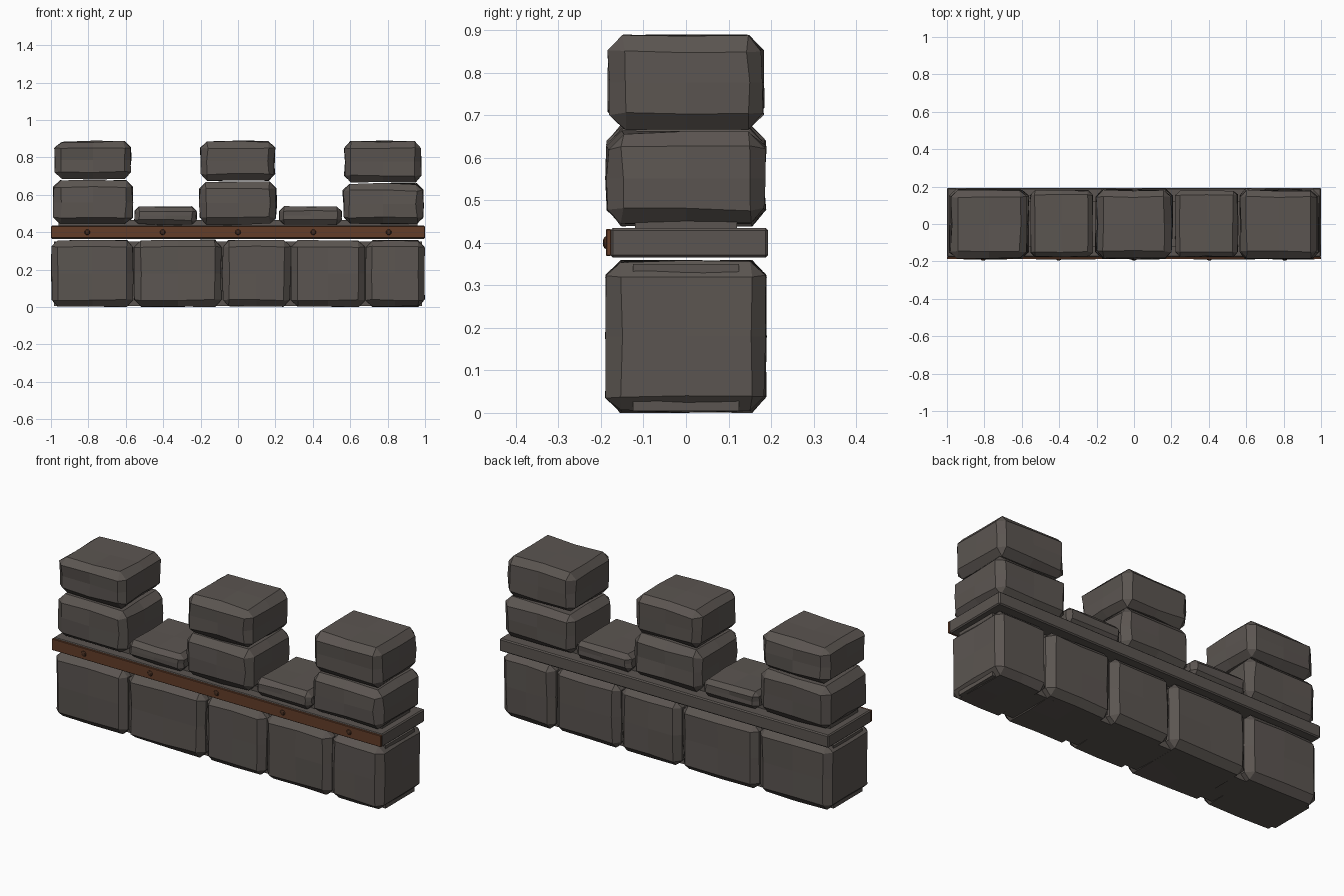
import bpy, bmesh, random
from mathutils import Vector

random.seed(7)
if "Cube" in bpy.data.objects:
    bpy.data.objects.remove(bpy.data.objects["Cube"], do_unlink=True)


def material(name, rgb):
    mat = bpy.data.materials.new(name)
    mat.use_nodes = True
    mat.diffuse_color = (*rgb, 1)
    mat.node_tree.nodes["Principled BSDF"].inputs["Base Color"].default_value = (*rgb, 1)
    return mat


stone = material("warm grey stone", (0.105, 0.091, 0.082))
rust = material("rusty brown strip", (0.125, 0.047, 0.022))
rivet_brown = material("dark brown rivet", (0.06, 0.026, 0.014))


def finish(bm, name, mat):
    bmesh.ops.recalc_face_normals(bm, faces=bm.faces)
    mesh = bpy.data.meshes.new(name)
    bm.to_mesh(mesh)
    bm.free()
    mesh.materials.append(mat)
    obj = bpy.data.objects.new(name, mesh)
    bpy.context.collection.objects.link(obj)
    return obj


def box(name, x, y, z, mat, bevel=0.0, rough=0.0):
    """Chamfered box between (min, max) pairs; rough gives a hand-hewn shape."""
    lo, hi = Vector((x[0], y[0], z[0])), Vector((x[1], y[1], z[1]))
    mid, size = (lo + hi) / 2, hi - lo
    bm = bmesh.new()
    bmesh.ops.create_cube(bm, size=1)
    for v in bm.verts:
        v.co = mid + v.co * size
    if bevel:
        bmesh.ops.bevel(bm, geom=bm.edges[:], offset=bevel, segments=1,
                        affect='EDGES', profile=0.5)
    if rough:
        # Split through the middle, then pull each corner inwards a little
        for axis in ((1, 0, 0), (0, 1, 0), (0, 0, 1)):
            bmesh.ops.bisect_plane(bm, geom=bm.verts[:] + bm.edges[:] + bm.faces[:],
                                   plane_co=mid, plane_no=axis)
        for v in bm.verts:
            for i in range(3):
                off = v.co[i] - mid[i]
                if abs(off) > size[i] * 0.25:
                    v.co[i] -= random.uniform(0, rough) * (1 if off > 0 else -1)
    return finish(bm, name, mat)


# Foundation: core slab with five hewn blocks of uneven width
box("foundation_core", (-0.985, 0.985), (-0.125, 0.125), (0.005, 0.35), stone)
joints = [-1.0, -0.557, -0.086, 0.283, 0.68, 1.0]
for n, (a, b) in enumerate(zip(joints, joints[1:])):
    box(f"foundation_block_{n + 1}", (a, b), (-0.19, 0.19), (0, 0.36), stone, 0.034, 0.007)

# Ledge with a metal strip along its front
box("ledge", (-1, 1), (-0.178, 0.193), (0.365, 0.435), stone, 0.006)
box("front_strip", (-1, 1), (-0.188, -0.176), (0.369, 0.432), rust, 0.002)
for n in range(5):
    bm = bmesh.new()
    bmesh.ops.create_uvsphere(bm, u_segments=8, v_segments=6, radius=0.015)
    for v in bm.verts:
        v.co = Vector(((n - 2) * 0.403, -0.188, 0.4)) + v.co * Vector((1, 0.5, 1))
    finish(bm, f"strip_rivet_{n + 1}", rivet_brown)

# Bedding under the upper blocks
box("upper_bedding", (-0.96, 0.96), (-0.12, 0.12), (0.43, 0.465), stone)

# Three merlons, each two stacked blocks: left x, right x, joint height
for n, (a, b, joint) in enumerate([(-0.99, -0.56, 0.682), (-0.21, 0.21, 0.672),
                                   (0.557, 0.995, 0.664)]):
    box(f"merlon_lower_{n + 1}", (a, b), (-0.19, 0.19), (0.438, joint), stone, 0.036, 0.01)
    box(f"merlon_upper_{n + 1}", (a + 0.007, b - 0.01), (-0.185, 0.185),
        (joint, 0.89), stone, 0.034, 0.01)

# Low filler blocks in the two gaps
for n, (a, b) in enumerate([(-0.557, -0.218), (0.218, 0.557)]):
    box(f"crenel_block_{n + 1}", (a, b), (-0.178, 0.182), (0.438, 0.54), stone, 0.024, 0.007)
